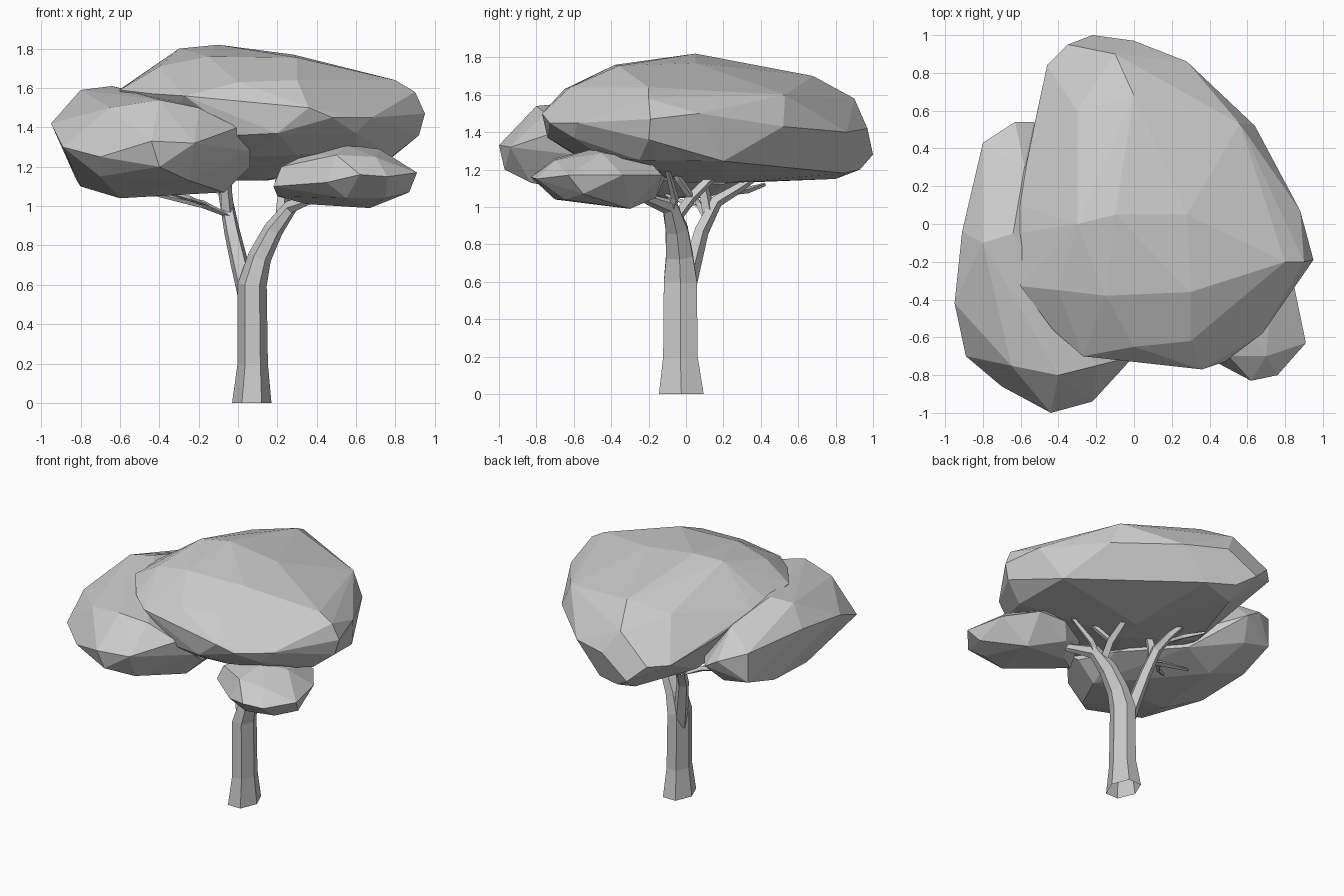
import bpy, bmesh, math
from mathutils import Vector

grey = bpy.data.materials.new("plain grey")
grey.diffuse_color = (0.6, 0.6, 0.6, 1)


def finish(name, bm):
    bmesh.ops.recalc_face_normals(bm, faces=bm.faces)
    me = bpy.data.meshes.new(name)
    bm.to_mesh(me)
    bm.free()
    me.materials.append(grey)
    bpy.context.collection.objects.link(bpy.data.objects.new(name, me))


def clump(name, pts):
    # faceted foliage mass: hull around a few points
    bm = bmesh.new()
    for p in pts:
        bm.verts.new(p)
    bmesh.ops.convex_hull(bm, input=bm.verts)
    bmesh.ops.delete(bm, geom=[v for v in bm.verts if not v.link_faces], context='VERTS')
    bmesh.ops.dissolve_limit(bm, angle_limit=math.radians(4), verts=bm.verts, edges=bm.edges)
    finish(name, bm)


def limb(name, path, n=5, stretch=(1, 1), turn=0.3):
    # tapered tube; path points are (x, y, z, radius)
    bm = bmesh.new()
    pos = [Vector(p[:3]) for p in path]
    rings = []
    for i, p in enumerate(path):
        d = (pos[min(i + 1, len(pos) - 1)] - pos[max(i - 1, 0)]).normalized()
        if i == 0:
            d = Vector((0, 0, 1))
        q = Vector((0, 0, 1)).rotation_difference(d)
        ring = []
        for k in range(n):
            a = turn + math.tau * k / n
            off = Vector((math.cos(a) * p[3] * stretch[0], math.sin(a) * p[3] * stretch[1], 0))
            ring.append(bm.verts.new(pos[i] + q @ off))
        rings.append(ring)
    for a, b in zip(rings, rings[1:]):
        for k in range(n):
            bm.faces.new((a[k], a[(k + 1) % n], b[(k + 1) % n], b[k]))
    bm.faces.new(rings[-1])
    finish(name, bm)


# large upper foliage
main_ring = [
    (-.22, 1, 1.28), (0, .97, 1.42), (.28, .86, 1.4), (.64, .52, 1.43), (.56, .53, 1.6),
    (.88, .07, 1.5), (.95, -.19, 1.47), (.92, -.2, 1.36), (.9, -.2, 1.58), (.68, -.58, 1.45),
    (.48, -.73, 1.45), (.36, -.77, 1.5), (.2, -.74, 1.37), (-.27, -.7, 1.56), (-.43, -.56, 1.57),
    (-.6, -.33, 1.59), (-.62, -.05, 1.58), (-.61, .1, 1.56), (-.55, .42, 1.47), (-.46, .84, 1.4),
    (-.35, .95, 1.4)]
main_top = [
    (-.1, .05, 1.82), (-.3, 0, 1.8), (-.15, -.38, 1.76), (.28, .05, 1.77), (.3, -.36, 1.755),
    (.6, -.1, 1.69), (.8, -.2, 1.64), (0, .68, 1.7), (-.3, .6, 1.64), (-.1, .9, 1.58),
    (0, -.65, 1.63), (.3, -.62, 1.64), (-.4, -.35, 1.71)]
main_bottom = [
    (-.15, .8, 1.15), (.1, .85, 1.18), (-.1, .93, 1.2), (.15, .2, 1.13), (-.3, .3, 1.13),
    (.78, .2, 1.245), (.78, -.25, 1.25), (0, -.7, 1.36), (.6, -.6, 1.37), (.05, -.55, 1.25),
    (.3, -.55, 1.26), (.6, -.45, 1.27), (-.2, -.4, 1.22), (.12, 0, 1.13), (-.45, -.35, 1.33)]
clump("upper_foliage", main_ring + main_top + main_bottom)

# left foliage
clump("left_foliage", [
    (-.63, .54, 1.36), (-.53, .54, 1.3), (-.8, .43, 1.42), (-.8, .43, 1.21), (-.91, -.04, 1.45),
    (-.95, -.42, 1.42), (-.89, -.7, 1.3), (-.7, -.86, 1.25), (-.44, -1, 1.33), (-.22, -.94, 1.32),
    (0, -.7, 1.4), (.06, -.6, 1.28), (.06, -.5, 1.2), (-.4, -.8, 1.54), (-.2, -.75, 1.5),
    (-.65, -.75, 1.5), (-.8, -.1, 1.59), (-.64, -.05, 1.61), (-.58, .3, 1.52), (-.88, -.4, 1.27),
    (-.8, -.25, 1.1), (-.6, -.4, 1.04), (-.3, -.45, 1.05), (-.07, -.5, 1.07), (-.4, -.97, 1.2),
    (-.25, -.83, 1.13), (-.7, -.75, 1.15), (-.55, .12, 1.05), (-.82, .15, 1.13), (-.6, .42, 1.17),
    (0, -.2, 1.15), (-.3, .2, 1.12)])

# small right foliage
clump("right_foliage", [
    (.62, -.83, 1.16), (.76, -.8, 1.15), (.91, -.63, 1.17), (.85, -.34, 1.17), (.87, -.55, 1.07),
    (.67, -.3, .99), (.35, -.3, 1.01), (.2, -.42, 1.05), (.18, -.5, 1.1), (.22, -.48, 1.2),
    (.34, -.45, 1.26), (.55, -.5, 1.31), (.72, -.45, 1.29), (.5, -.7, 1.26), (.7, -.7, 1.25),
    (.45, -.74, 1.12), (.55, -.7, 1.04), (.75, -.65, 1.04), (.5, -.11, 1.16), (.7, -.13, 1.17),
    (.6, -.2, 1.25), (.45, -.16, 1.05), (.3, -.2, 1.12)])

# trunk with flared foot, running on into the right fork
limb("trunk", [(.07, -.025, 0, .1), (.075, -.03, .2, .077), (.072, -.03, .6, .074),
               (.11, -.035, .74, .06), (.18, -.05, .88, .05), (.27, -.085, 1, .036),
               (.38, -.2, 1.04, .022), (.45, -.28, 1.08, .014)],
     n=6, stretch=(1, 1.38), turn=0)

# left fork
limb("left_branch", [(.055, -.01, .5, .05), (.01, .035, .7, .048), (-.03, .08, .87, .042),
                     (-.06, .16, 1.03, .036), (-.08, .28, 1.1, .028), (-.14, .4, 1.18, .016)])

# thinner branches reaching into the foliage
twigs = [
    [(.22, -.065, .92, .035), (.23, .03, 1.05, .03), (.21, .12, 1.14, .025), (.2, .24, 1.24, .015)],
    [(.23, .03, 1.05, .025), (.29, -.04, 1.15, .02), (.34, -.1, 1.26, .013)],
    [(.25, -.08, .97, .03), (.32, -.06, 1.05, .022), (.45, -.1, 1.2, .014)],
    [(-.05, .12, .97, .034), (-.06, .1, 1.08, .03), (-.05, .08, 1.18, .026)],
    [(-.05, .11, .95, .026), (-.18, .07, 1.01, .02), (-.42, .05, 1.06, .01)],
    [(-.15, .08, 1, .018), (-.25, -.05, 1.04, .014), (-.36, -.12, 1.07, .009)],
    [(-.07, .2, 1.06, .024), (-.15, .33, 1.09, .018), (-.26, .42, 1.12, .01)]]
for i, t in enumerate(twigs):
    limb(f"small_branch_{i + 1}", t, n=4)
